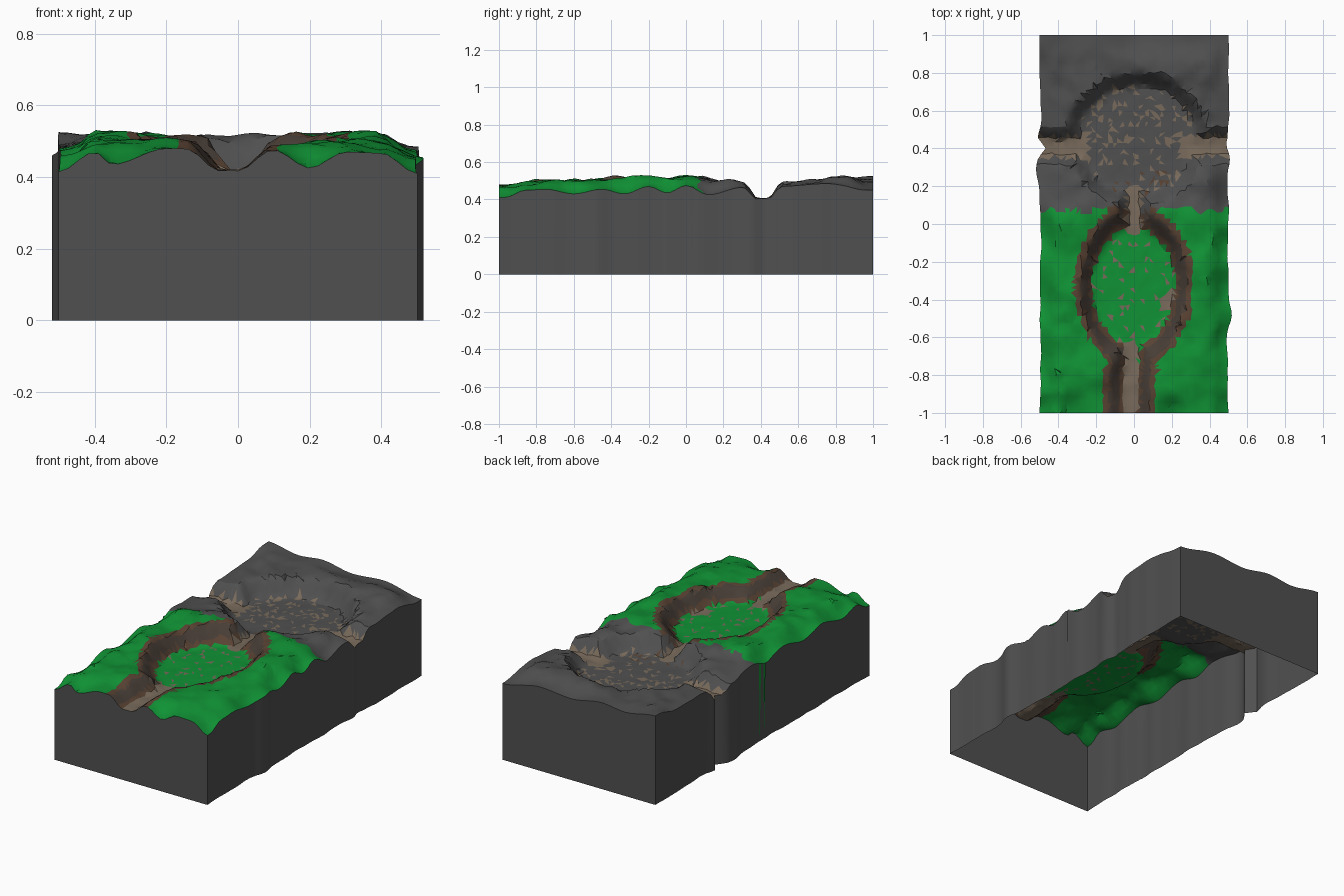
import bpy, random, math
from mathutils import noise, Vector

if "Cube" in bpy.data.objects:
    bpy.data.objects.remove(bpy.data.objects["Cube"])

random.seed(4)
NX, NY = 36, 70


def mat(name, r, g, b):
    m = bpy.data.materials.new(name)
    m.diffuse_color = (r, g, b, 1)
    m.use_nodes = True
    m.node_tree.nodes["Principled BSDF"].inputs["Base Color"].default_value = m.diffuse_color
    return m


MATS = [mat("grass", 0.005, 0.29, 0.035), mat("soil", 0.10, 0.055, 0.033),
        mat("bank", 0.065, 0.048, 0.038), mat("sand", 0.19, 0.145, 0.105),
        mat("rock", 0.08, 0.08, 0.08)]
GRASS, SOIL, BANK, SAND, ROCK = range(5)


def sm(a, b, v):
    t = min(1, max(0, (v - a) / (b - a)))
    return t * t * (3 - 2 * t)


def table(pts, v):
    for (a, za), (b, zb) in zip(pts, pts[1:]):
        if v <= b:
            return za + (zb - za) * sm(a, b, v)
    return pts[-1][1]


def n(x, y, s, k=0):
    return noise.noise(Vector((x * s + 3.3, y * s + 7.7, k + 0.4)))


# Ridge heights and border profiles
RIDGE = [(-1, .475), (-.75, .495), (-.35, .515), (0, .517), (.2, .495), (.42, .48),
         (.55, .495), (.85, .517), (1, .505)]
RIGHT = [(-1, .41), (-.85, .45), (-.75, .455), (-.6, .43), (-.45, .455), (-.33, .43),
         (-.2, .47), (-.1, .435), (0, .475), (.12, .425), (.3, .465), (.5, .47),
         (.75, .485), (1, .45)]
LEFT = [(-1, .415), (-.9, .46), (-.75, .43), (-.55, .475), (-.4, .44), (-.2, .48),
        (-.05, .44), (.1, .48), (.3, .46), (.6, .485), (.8, .49), (1, .525)]
FRONT = [(-.5, .415), (-.4, .47), (-.35, .435), (-.2, .48), (0, .475), (.1, .475),
         (.2, .425), (.3, .47), (.4, .467), (.5, .41)]
BACK = [(-.5, .525), (-.3, .495), (-.15, .51), (.05, .48), (.25, .495), (.5, .45)]


def carve(x, y):
    """0 on the sunken floor, 1 on the ridges"""
    w = n(x, y, 7, 2) * .05
    t = sm(.84, 1.2, math.hypot(x / .245, (y + .33) / .355) + w)
    t = min(t, sm(.85, 1.12, math.hypot((x - .02) / .34, (y - .45) / .325) + w))
    if y < -.55:
        t = min(t, sm(.025, .12, abs(x + .025 * sm(-.6, -.9, y))))
    if -.1 < y < .3:
        t = min(t, sm(.02, .1, abs(x)))
    if abs(x) > .2:
        t = min(t, sm(.035, .1, abs(y - .41) + w * .3))
    return t


def height(x, y):
    z = table(RIDGE, y) + .022 * n(x, y, 6) + .014 * n(x, y, 15, 1)
    side = table(RIGHT if x > 0 else LEFT, y)
    z += (side - z) * sm(.39, .5, abs(x))
    z += (table(FRONT, x) - z) * sm(-.88, -1, y) if y < -.88 else 0
    z += (table(BACK, x) - z) * sm(.85, 1, y)
    floor = .418 - .012 * sm(0, .3, y) + .004 * n(x, y, 20)
    return floor + (z - floor) * carve(x, y)


def bulge(s, y):
    """sideways wobble of the long borders"""
    g = lambda c, w: math.exp(-((y - c) / w) ** 2)
    b = .012 * n(s, y, 9, 5) - .003
    if s > 0:
        b += .024 * g(-.48, .06) + .008 * g(.33, .05) - .012 * g(.42, .03)
    else:
        b += .02 * g(.28, .07) + .014 * g(.46, .03) - .03 * g(.4, .03)
    return b * (1 - sm(.92, 1, abs(y)))


# sm() above is used with reversed limits for the front border
def sm(a, b, v, ):
    t = min(1, max(0, (v - a) / (b - a)))
    return t * t * (3 - 2 * t)


def paint(x, y):
    t = carve(x, y)
    r = random.random()
    lane = (y < -.62 and abs(x + .02) < .04) or (-.06 < y < .2 and abs(x) < .04)
    if lane and t < .3:
        return SAND
    if y > .07 + .05 * n(x, y, 14, 8):
        if t < .35 and abs(x) > .24 and abs(y - .41) < .06:
            return SAND
        if t < .15 and r < .19:
            return SAND if y > .3 or r < .1 else SOIL
        return ROCK
    if t < .06:
        if math.hypot(x - .2, y + .41) < .055:
            return SAND
        return SAND if r < .09 else GRASS
    if t < .3:
        return SOIL
    if t < .93:
        return BANK
    near = min(carve(x + dx, y + dy) for dx, dy in ((.035, 0), (-.035, 0), (0, .03), (0, -.03)))
    return SOIL if near < .93 + .07 * n(x, y, 12, 3) else GRASS


def add(name, verts, faces, ids, smooth=True):
    me = bpy.data.meshes.new(name)
    me.from_pydata(verts, [], faces)
    for m in MATS:
        me.materials.append(m)
    for p, i in zip(me.polygons, ids):
        p.material_index = i
    ob = bpy.data.objects.new(name, me)
    bpy.context.collection.objects.link(ob)
    bpy.ops.object.select_all(action='DESELECT')
    ob.select_set(True)
    bpy.context.view_layer.objects.active = ob
    if smooth:
        bpy.ops.object.shade_smooth_by_angle(angle=math.radians(30))
    return ob


# Terrain surface: jittered triangle grid
verts = []
for j in range(NY + 1):
    for i in range(NX + 1):
        x, y = i / NX - .5, 2 * j / NY - 1
        if 0 < i < NX and 0 < j < NY:
            x += random.uniform(-.008, .008)
            y += random.uniform(-.008, .008)
        z = height(x, y)
        x += bulge(1 if x > 0 else -1, y) * sm(.38, .5, abs(x)) * (1 if x > 0 else -1)
        verts.append((x, y, z))
faces = []
for j in range(NY):
    for i in range(NX):
        a = j * (NX + 1) + i
        b, c, d = a + 1, a + NX + 2, a + NX + 1
        faces += [(a, b, c), (a, c, d)] if random.random() < .5 else [(a, b, d), (b, c, d)]
ids = [paint(sum(verts[k][0] for k in f) / 3, sum(verts[k][1] for k in f) / 3) for f in faces]
add("terrain_surface", verts, faces, ids)

# Vertical walls hanging from the terrain border, open below
W = NX + 1
loop = ([i for i in range(NX)] + [j * W + NX for j in range(NY)]
        + [NY * W + i for i in range(NX, 0, -1)] + [j * W for j in range(NY, 0, -1)])
top = [verts[k] for k in loop]
N = len(top)
wall = top + [(x, y, 0) for x, y, z in top]
quads = [(k, k + N, (k + 1) % N + N, (k + 1) % N) for k in range(N)]
add("block_walls", wall, quads, [ROCK] * N)

# Thin pointed drips of turf running down the long walls
sv, sf, si = [], [], []
for s, y, m in ((1, -.33, ROCK), (1, .03, ROCK), (-1, -.02, GRASS), (-1, .02, GRASS)):
    x = s * (.5 + bulge(s, y) + .004)
    k = len(sv)
    z = height(s * .5, y)
    sv += [(x, y - .01, z), (x, y + .01, z), (x, y + .004, .02)]
    sf.append((k, k + 2, k + 1) if s < 0 else (k, k + 1, k + 2)[::-1])
    si.append(m)
add("turf_drips", sv, sf, si, False)
